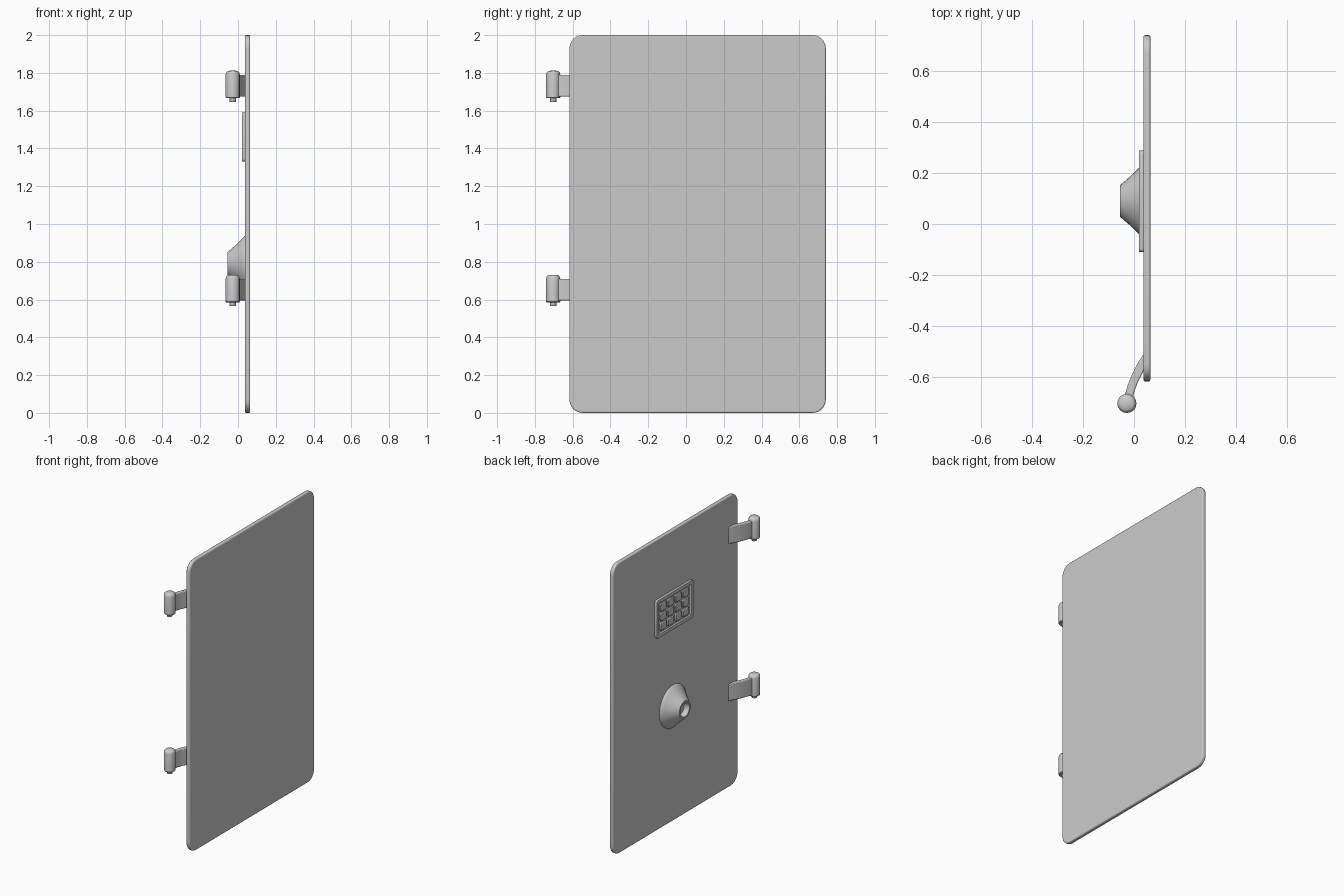
import bpy, bmesh, math
from mathutils import Matrix, Vector

if "Cube" in bpy.data.objects:
    bpy.data.objects.remove(bpy.data.objects["Cube"])


def finish(name, bm, angle=40, bevel=0.0, segments=2):
    bmesh.ops.recalc_face_normals(bm, faces=bm.faces)
    me = bpy.data.meshes.new(name)
    bm.to_mesh(me)
    bm.free()
    ob = bpy.data.objects.new(name, me)
    bpy.context.collection.objects.link(ob)
    bpy.ops.object.select_all(action='DESELECT')
    ob.select_set(True)
    bpy.context.view_layer.objects.active = ob
    if bevel:
        mod = ob.modifiers.new("Bevel", 'BEVEL')
        mod.width, mod.segments, mod.limit_method = bevel, segments, 'ANGLE'
    bpy.ops.object.shade_smooth_by_angle(angle=math.radians(angle))
    return ob


def prism(points, offset):
    bm = bmesh.new()
    face = bm.faces.new([bm.verts.new(p) for p in points])
    ext = bmesh.ops.extrude_face_region(bm, geom=[face])
    vs = [g for g in ext["geom"] if isinstance(g, bmesh.types.BMVert)]
    bmesh.ops.translate(bm, verts=vs, vec=offset)
    return bm


def rounded_rect(x, y0, y1, z0, z1, r, n=6):
    pts = []
    for i, (cy, cz) in enumerate([(y1 - r, z1 - r), (y0 + r, z1 - r),
                                  (y0 + r, z0 + r), (y1 - r, z0 + r)]):
        for k in range(n + 1):
            a = math.pi / 2 * (i + k / n)
            pts.append((x, cy + r * math.cos(a), cz + r * math.sin(a)))
    return pts


def lathe(profile, steps, matrix):
    # profile of (radius, height), spun round local z
    bm = bmesh.new()
    vs = [bm.verts.new((r, 0, h)) for r, h in profile]
    es = [bm.edges.new(e) for e in zip(vs, vs[1:])]
    bmesh.ops.spin(bm, geom=vs + es, axis=(0, 0, 1), cent=(0, 0, 0),
                   angle=math.tau, steps=steps)
    bmesh.ops.remove_doubles(bm, verts=bm.verts, dist=1e-5)
    bmesh.ops.transform(bm, matrix=matrix, verts=bm.verts)
    return bm


# Door slab
finish("door_panel", prism(rounded_rect(0.037, -0.617, 0.74, 0, 2, 0.07),
                           (0.027, 0, 0)), 60, 0.007, 3)

# Keypad plate: raised rim round a recessed face
bm = prism(rounded_rect(0.02, -0.11, 0.287, 1.33, 1.59, 0.014, 3), (0.025, 0, 0))
front = min(bm.faces, key=lambda f: f.calc_center_median().x)
bmesh.ops.inset_region(bm, faces=[front], thickness=0.024)
bmesh.ops.inset_region(bm, faces=[front], thickness=0.004)
bmesh.ops.translate(bm, verts=front.verts, vec=(0.012, 0, 0))
finish("keypad_plate", bm)

# Keypad buttons
for row in range(3):
    for col in range(4):
        y = 0.0885 + (col - 1.5) * 0.082
        z = 1.46 + (row - 1) * 0.066
        finish(f"key_{row}_{col}",
               prism(rounded_rect(0.022, y - 0.033, y + 0.033,
                                  z - 0.026, z + 0.026, 0.011, 3),
                     (0.014, 0, 0)), 40, 0.004, 2)

# Conical knob with a hollow tip, pointing to -x
to_front = Matrix.Translation((0.04, 0.09, 0.79)) @ Matrix.Rotation(-math.pi / 2, 4, 'Y')
finish("knob", lathe([(0, 0), (0.147, 0), (0.146, 0.006), (0.13, 0.021),
                      (0.095, 0.056), (0.066, 0.09), (0.061, 0.095),
                      (0.05, 0.095), (0.046, 0.09), (0.042, 0.06), (0, 0.06)],
                     32, to_front))

# Hinges: curved leaf, barrel and pin
outer = [(0.045, -0.51), (0.036, -0.512), (0.012, -0.55), (-0.008, -0.59),
         (-0.024, -0.63), (-0.036, -0.67), (-0.036, -0.70)]
inner = [(-0.006, -0.70), (0.0, -0.66), (0.014, -0.622), (0.036, -0.578), (0.045, -0.565)]
for name, z in (("upper", 1.666), ("lower", 0.585)):
    finish(f"{name}_hinge_leaf", prism([(x, y, z + 0.009) for x, y in outer + inner],
                                       (0, 0, 0.114)), 40, 0.005, 2)
    finish(f"{name}_hinge_barrel",
           lathe([(0, 0), (0.034, 0), (0.0375, 0.004), (0.0375, 0.125),
                  (0.034, 0.138), (0.025, 0.145), (0, 0.146)],
                 16, Matrix.Translation((-0.028, -0.703, z))))
    finish(f"{name}_hinge_pin",
           lathe([(0, -0.02), (0.016, -0.02), (0.018, -0.017), (0.018, 0.01), (0, 0.01)],
                 16, Matrix.Translation((-0.028, -0.703, z))))
